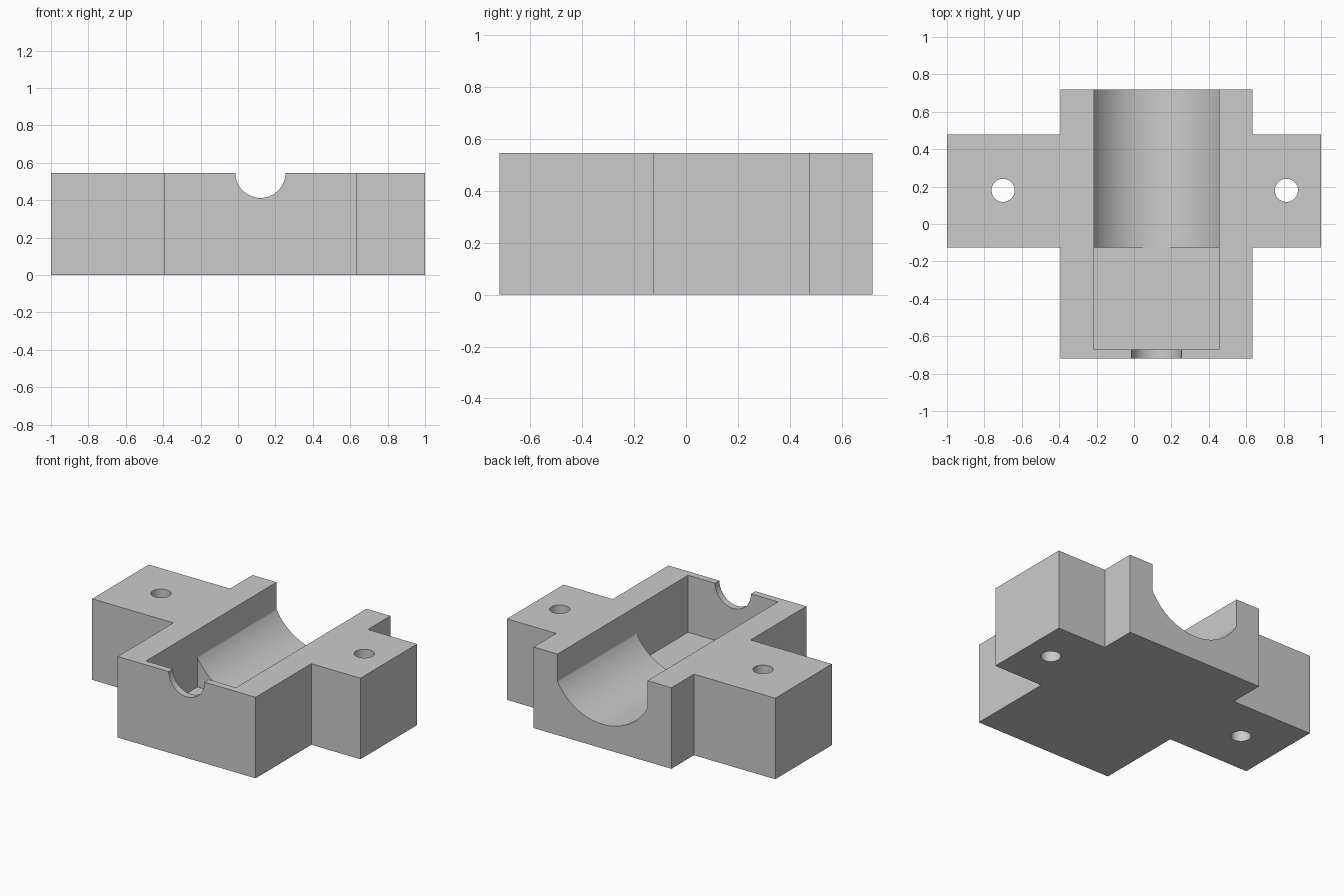
import bpy, bmesh, math
from mathutils import Vector

cube = bpy.data.objects.get("Cube")
if cube:
    bpy.data.objects.remove(cube, do_unlink=True)

HEIGHT = 0.546
AXIS_X = 0.12                     # centre line of the body and bore
BODY_HALF, BODY_END = 0.514, 0.718
WING_FRONT, WING_BACK = -0.125, 0.478
BORE_R, BORE_HALF = 0.383, 0.335
FLOOR = HEIGHT - BORE_R

grey = bpy.data.materials.new("light grey")
grey.use_nodes = True
grey.diffuse_color = (0.6, 0.6, 0.6, 1)
grey.node_tree.nodes["Principled BSDF"].inputs["Base Color"].default_value = grey.diffuse_color


def prism(name, points, direction):
    """Closed solid swept from a planar outline along a direction."""
    bm = bmesh.new()
    face = bm.faces.new([bm.verts.new(p) for p in points])
    swept = bmesh.ops.extrude_face_region(bm, geom=[face])["geom"]
    verts = [g for g in swept if isinstance(g, bmesh.types.BMVert)]
    bmesh.ops.translate(bm, verts=verts, vec=Vector(direction))
    bmesh.ops.recalc_face_normals(bm, faces=bm.faces)
    mesh = bpy.data.meshes.new(name)
    bm.to_mesh(mesh)
    bm.free()
    mesh.materials.append(grey)
    obj = bpy.data.objects.new(name, mesh)
    bpy.context.collection.objects.link(obj)
    return obj


def arc(radius, start, end, steps):
    angles = [start + (end - start) * i / steps for i in range(steps + 1)]
    return [(radius * math.cos(a), radius * math.sin(a)) for a in angles]


def cut(target, cutter):
    """Subtract a cutter from the target and discard it."""
    mod = target.modifiers.new(cutter.name, 'BOOLEAN')
    mod.operation = 'DIFFERENCE'
    mod.solver = 'EXACT'
    mod.object = cutter
    bpy.context.view_layer.objects.active = target
    bpy.ops.object.modifier_apply(modifier=mod.name)
    bpy.data.objects.remove(cutter, do_unlink=True)


# Cross-shaped block
l, r = AXIS_X - BODY_HALF, AXIS_X + BODY_HALF
f, b = WING_FRONT, WING_BACK
outline = [(l, -BODY_END), (r, -BODY_END), (r, f), (1, f), (1, b), (r, b),
           (r, BODY_END), (l, BODY_END), (l, b), (-1, b), (-1, f), (l, f)]
block = prism("housing_block", [(x, y, 0) for x, y in outline], (0, 0, HEIGHT))

# Rectangular pocket with a flat floor
pl, pr, py = AXIS_X - BORE_HALF, AXIS_X + BORE_HALF, -0.672
pocket = [(pl, py), (pr, py), (pr, f), (pl, f)]
cut(block, prism("pocket_cutter", [(x, y, FLOOR - 0.001) for x, y in pocket], (0, 0, 1)))

# Round cradle with straight side walls, open at the back
tilt = math.acos(BORE_HALF / BORE_R)
cradle = [(AXIS_X + x, -0.3, HEIGHT + z)
          for x, z in arc(BORE_R, math.pi + tilt, 2 * math.pi - tilt, 48)]
cradle += [(pr, -0.3, 1), (pl, -0.3, 1)]
cut(block, prism("cradle_cutter", cradle, (0, 1.2, 0)))

# Half-round notch through the thin front wall
notch = [(AXIS_X + x, -0.9, HEIGHT + z) for x, z in arc(0.134, math.pi, 2 * math.pi, 32)]
notch += [(AXIS_X + 0.134, -0.9, 1), (AXIS_X - 0.134, -0.9, 1)]
cut(block, prism("notch_cutter", notch, (0, 0.4, 0)))

# Bolt holes through both wings
for hole_x in (-0.7, 0.815):
    ring = [(hole_x + x, 0.18 + y, -0.2) for x, y in arc(0.062, 0, 2 * math.pi, 40)[:-1]]
    cut(block, prism("bolt_hole_cutter", ring, (0, 0, 1)))

# Smooth the curved walls, keep the edges sharp
bpy.ops.object.select_all(action='DESELECT')
block.select_set(True)
bpy.context.view_layer.objects.active = block
bpy.ops.object.shade_smooth_by_angle(angle=math.radians(25))
